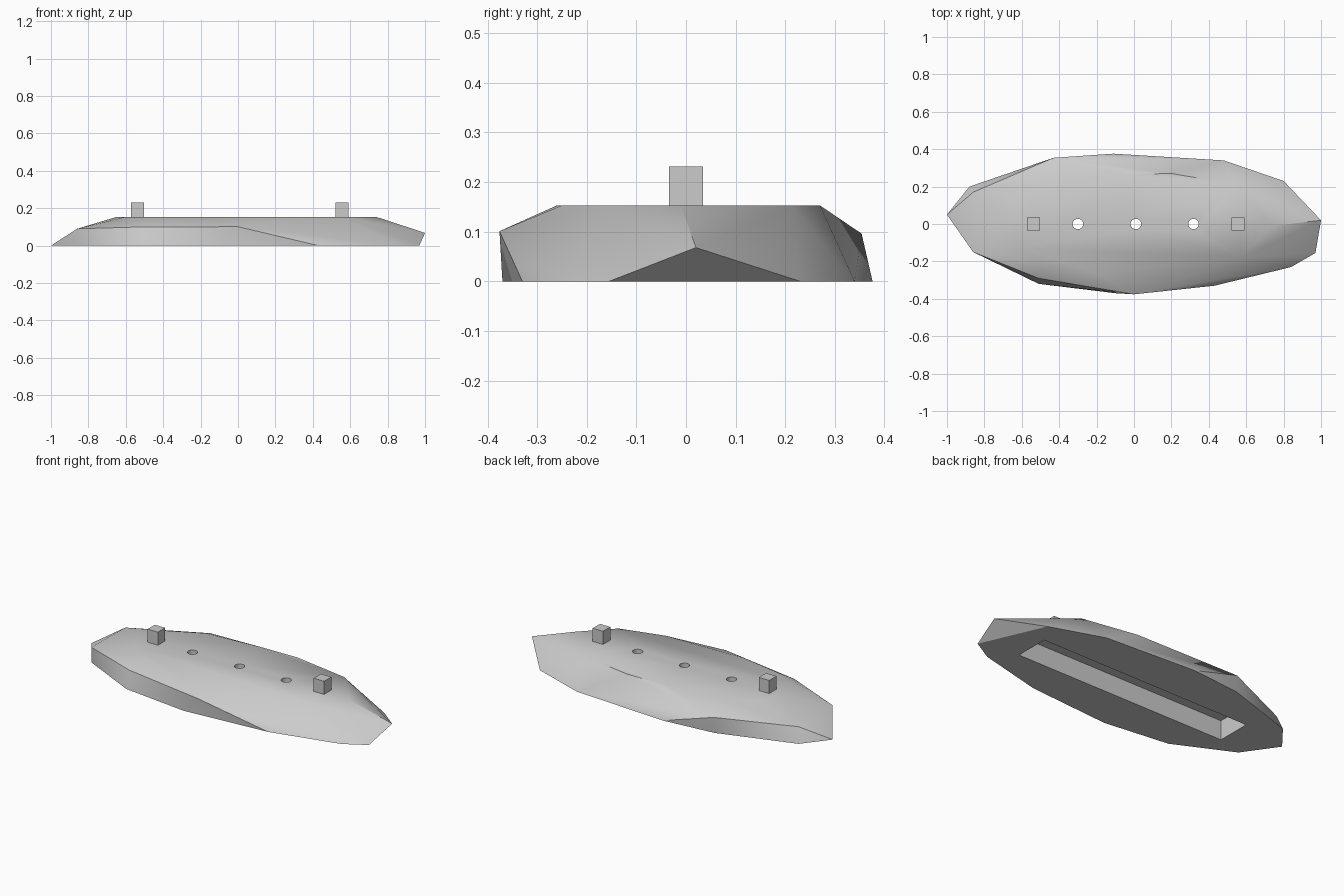
import bpy
import bmesh
import math

default = bpy.data.objects.get("Cube")
if default:
    bpy.data.objects.remove(default, do_unlink=True)

# Single stone grey
grey = bpy.data.materials.new("stone_grey")
grey.use_nodes = True
grey.diffuse_color = (0.6, 0.6, 0.6, 1)
grey.node_tree.nodes["Principled BSDF"].inputs["Base Color"].default_value = (0.6, 0.6, 0.6, 1)

TOP = 0.153
PEG_TOP = 0.231


def box(name, x0, x1, half_y, z0, z1):
    bpy.ops.mesh.primitive_cube_add(size=1, location=((x0 + x1) / 2, 0, (z0 + z1) / 2))
    obj = bpy.context.object
    obj.name = name
    obj.scale = (x1 - x0, 2 * half_y, z1 - z0)
    bpy.ops.object.transform_apply(location=False, rotation=False, scale=True)
    obj.data.materials.append(grey)
    return obj


def cut(target, cutter):
    mod = target.modifiers.new("cut", 'BOOLEAN')
    mod.operation = 'DIFFERENCE'
    mod.solver = 'EXACT'
    mod.object = cutter
    bpy.context.view_layer.objects.active = target
    bpy.ops.object.modifier_apply(modifier=mod.name)
    bpy.data.objects.remove(cutter, do_unlink=True)


# Faceted rock slab: base outline, a few shoulder points and a flat top
base = [(-1, .05), (-.88, .2), (-.43, .345), (-.11, .376), (.48, .34), (.8, .23),
        (.97, -.155), (.84, -.23), (.43, -.33), (-.1, -.37), (-.51, -.32), (-.86, -.15)]
shoulder = [(-.86, -.15, .09), (-.51, -.29, .1), (0, -.376, .101),
            (1, .02, .068), (-.43, .354, .096), (-.86, .17, .085)]
top = [(-.65, 0), (-.6, -.13), (-.47, -.21), (-.2, -.26), (.31, -.25), (.57, -.18),
       (.74, -.01), (.55, .21), (.2, .27), (-.05, .265), (-.38, .24), (-.58, .14)]

bm = bmesh.new()
points = [(x, y, 0) for x, y in base] + shoulder + [(x, y, TOP) for x, y in top]
for p in points:
    bm.verts.new(p)
hull = bmesh.ops.convex_hull(bm, input=bm.verts[:])
loose = [v for v in bm.verts if not v.link_faces]
bmesh.ops.delete(bm, geom=loose, context='VERTS')
bmesh.ops.dissolve_limit(bm, angle_limit=math.radians(0.5), verts=bm.verts[:], edges=bm.edges[:])
bmesh.ops.recalc_face_normals(bm, faces=bm.faces[:])
mesh = bpy.data.meshes.new("rock_slab")
bm.to_mesh(mesh)
bm.free()
mesh.materials.append(grey)
slab = bpy.data.objects.new("rock_slab", mesh)
bpy.context.collection.objects.link(slab)

# Long recess underneath
cut(slab, box("recess_cutter", -.7, .72, .105, -.1, .118))

# Three holes through the top into the recess
for x in (-.3, .01, .318):
    bpy.ops.mesh.primitive_cylinder_add(vertices=24, radius=.028, depth=.4, location=(x, 0, .2))
    hole = bpy.context.object
    hole.data.materials.append(grey)
    cut(slab, hole)

bpy.ops.object.select_all(action='DESELECT')
slab.select_set(True)
bpy.context.view_layer.objects.active = slab
bpy.ops.object.shade_smooth_by_angle(angle=math.radians(30))

# Square pegs standing on the top
for side, x in (("right", -.537), ("left", .556)):
    box(side + "_peg", x - .034, x + .034, .034, TOP - .01, PEG_TOP)
